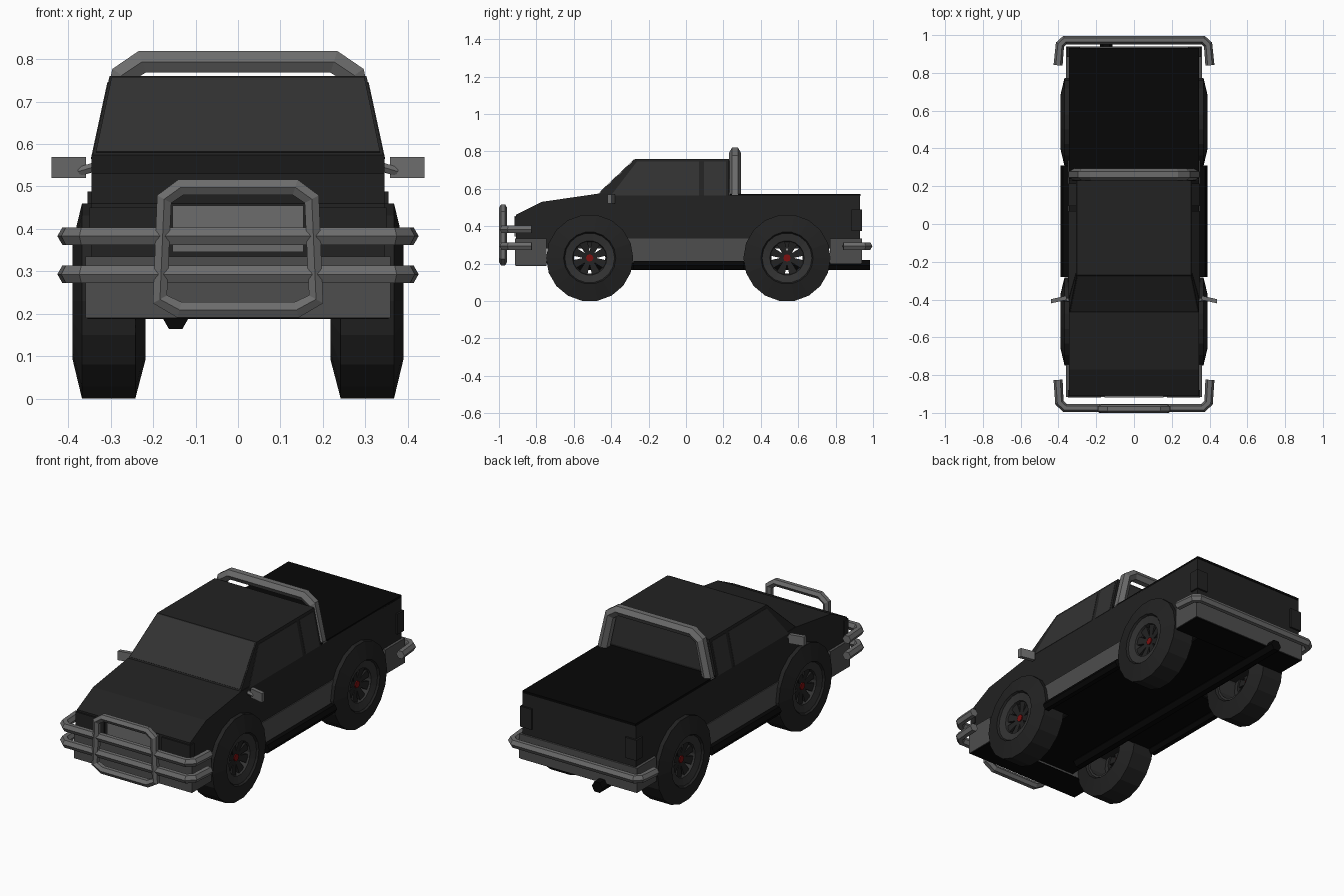
import bpy, bmesh
from math import sin, cos, pi
from mathutils import Matrix, Vector

if "Cube" in bpy.data.objects:
    bpy.data.objects.remove(bpy.data.objects["Cube"])


def mat(name, r, g, b):
    m = bpy.data.materials.new(name)
    m.diffuse_color = (r, g, b, 1)
    m.use_nodes = True
    m.node_tree.nodes["Principled BSDF"].inputs["Base Color"].default_value = m.diffuse_color
    return m


BLACK = mat("black", .002, .002, .002)
PAINT = mat("dark_paint", .016, .016, .016)
GLASS = mat("dark_glass", .032, .032, .032)
METAL = mat("grey_metal", .15, .15, .15)
TRIM = mat("grey_trim", .075, .075, .075)
RED = mat("red", .2, .005, .005)


def finish(name, bm, material):
    bmesh.ops.recalc_face_normals(bm, faces=bm.faces[:])
    me = bpy.data.meshes.new(name)
    bm.to_mesh(me)
    bm.free()
    me.materials.append(material)
    ob = bpy.data.objects.new(name, me)
    bpy.context.collection.objects.link(ob)
    return ob


def loft(name, a, b, material):
    """Solid between two matching point loops."""
    bm = bmesh.new()
    va = [bm.verts.new(p) for p in a]
    vb = [bm.verts.new(p) for p in b]
    n = len(va)
    bm.faces.new(va)
    bm.faces.new(vb[::-1])
    for i in range(n):
        j = (i + 1) % n
        bm.faces.new((va[i], va[j], vb[j], vb[i]))
    return finish(name, bm, material)


def box(name, x, y, z, material):
    prof = [(y[0], z[0]), (y[1], z[0]), (y[1], z[1]), (y[0], z[1])]
    return loft(name, [(x[0], *p) for p in prof], [(x[1], *p) for p in prof], material)


def tube(name, pts, r, material, closed=False, sides=6):
    cu = bpy.data.curves.new(name, 'CURVE')
    cu.dimensions = '3D'
    cu.bevel_depth = r
    cu.bevel_resolution = (sides - 4) // 2
    cu.use_fill_caps = True
    sp = cu.splines.new('POLY')
    sp.points.add(len(pts) - 1)
    for p, co in zip(sp.points, pts):
        p.co = (*co, 1)
    sp.use_cyclic_u = closed
    sp.use_smooth = False
    cu.materials.append(material)
    ob = bpy.data.objects.new(name, cu)
    bpy.context.collection.objects.link(ob)
    return ob


def mirrored(half):
    """Complete a path across x = 0."""
    return half + [(-x, y, z) for x, y, z in reversed(half)]


# Main body: side profile
body = [(-.91, .28), (-.91, .46), (-.77, .53), (-.46, .575), (.24, .565), (.93, .565), (.93, .28)]
loft("body", [(-.345, *p) for p in body], [(.345, *p) for p in body], PAINT)
box("bed_cover", (-.345, .345), (.235, .932), (.56, .573), BLACK)

# Floor, narrow between the wheels
box("centre_floor", (-.205, .205), (-.76, .79), (.2, .21), BLACK)
for s in (-1, 1):
    box("side_floor", (s * .205, s * .345), (-.29, .31), (.2, .21), BLACK)
box("front_floor", (-.355, .355), (-.91, -.745), (.187, .191), BLACK)
box("rear_floor", (-.355, .355), (.77, .935), (.196, .201), BLACK)


# Cab with sloping sides
def cab_x(z):
    return .345 - .042 * (z - .565) / .195


cab = [(-.475, .565), (-.27, .76), (.23, .76), (.23, .565)]
loft("cab", [(-cab_x(z), y, z) for y, z in cab], [(cab_x(z), y, z) for y, z in cab], PAINT)

# Windows
windows = {
    "front_window": [(-.40, .565), (-.262, .745), (.07, .745), (.07, .565)],
    "rear_side_window": [(.095, .565), (.095, .745), (.215, .745), (.215, .565)],
}
for s in (-1, 1):
    for name, w in windows.items():
        loft(name, [(s * (cab_x(z) - .01), y, z) for y, z in w],
             [(s * (cab_x(z) + .002), y, z) for y, z in w], GLASS)
slope = [(.335, -.46, .58), (.298, -.275, .756), (-.298, -.275, .756), (-.335, -.46, .58)]
loft("windshield", slope, [(x, y - .002, z + .002) for x, y, z in slope], GLASS)
pane = [(.325, .22, .58), (.295, .22, .75), (-.295, .22, .75), (-.325, .22, .58)]
loft("back_window", pane, [(x, .232, z) for x, y, z in pane], GLASS)

# Bumpers, grille, lower panels
box("front_bumper", (-.36, .36), (-.915, -.745), (.19, .335), TRIM)
box("rear_bumper", (-.36, .36), (.77, .94), (.2, .335), TRIM)
box("grille", (-.155, .155), (-.918, -.9), (.345, .455), METAL)
for s in (-1, 1):
    box("side_skirt", (s * .335, s * .35), (-.33, .35), (.205, .335), TRIM)
    box("headlight", (s * .175, s * .35), (-.918, -.88), (.365, .45), PAINT)
    box("tail_light", (s * .285, s * .355), (.885, .94), (.375, .488), PAINT)
    tube("side_step", [(s * .362, -.28, .192), (s * .362, .31, .192)], .026, BLACK)
    # Door mirrors
    m = [(.358, -.392), (.44, -.41), (.44, -.388), (.358, -.37)]
    loft("door_mirror", [(s * x, y - .01, .52) for x, y in m],
         [(s * x, y - .01, .57) for x, y in m], METAL)
    tube("mirror_arm", [(s * .325, -.405, .55), (s * .375, -.397, .535)], .012, METAL)

# Tubular guards
for z in (.383, .293):
    tube("front_guard_bar", mirrored([(.402, -.825, z), (.395, -.945, z), (.365, -.974, z)]),
         .024, METAL)
tube("rear_guard_bar", mirrored([(.402, .84, .293), (.392, .95, .293), (.365, .974, .293)]),
     .024, METAL)
tube("bull_bar", mirrored([(.135, -.978, .498), (.174, -.978, .47),
                           (.184, -.978, .234), (.138, -.978, .209)]),
     .022, METAL, closed=True)
tube("roll_bar", mirrored([(.32, .262, .56), (.274, .262, .762), (.226, .262, .794)]),
     .031, METAL)
tube("exhaust_pipe", [(-.147, -.63, .192), (-.147, .985, .192)], .032, BLACK)


# Wheels: lathed tyre with an open rim, spokes and hub
def wheel(s, y):
    place = Matrix.Translation((0, y, .23))
    n = 18

    def lathe(name, prof, material):
        bm = bmesh.new()
        rings = []
        for i in range(n):
            a = 2 * pi * (i + .5) / n - pi / 2
            rings.append([bm.verts.new(place @ Vector((s * x, r * cos(a), r * sin(a))))
                          for x, r in prof])
        k = len(prof)
        for i in range(n):
            p, q = rings[i], rings[(i + 1) % n]
            for j in range(k):
                bm.faces.new((p[j], p[(j + 1) % k], q[(j + 1) % k], q[j]))
        finish(name, bm, material)

    lathe("tyre", [(.218, .14), (.242, .233), (.368, .233), (.39, .14), (.378, .132), (.23, .132)],
          PAINT)
    lathe("rim", [(.23, .134), (.38, .134), (.37, .092), (.325, .084), (.335, .12), (.23, .12)],
          GLASS)
    for i in range(8):
        rot = place @ Matrix.Rotation(i * pi / 4 + pi / 8, 4, 'X')
        inner = [(.325, -.01, .012), (.345, -.01, .012), (.345, .01, .012), (.325, .01, .012)]
        outer = [(.338, -.024, .095), (.36, -.024, .095), (.36, .024, .095), (.338, .024, .095)]
        loft("spoke", [rot @ Vector((s * x, b, c)) for x, b, c in inner],
             [rot @ Vector((s * x, b, c)) for x, b, c in outer], PAINT)
    hub = [(.02 * cos(i * pi / 4), .02 * sin(i * pi / 4)) for i in range(8)]
    loft("hub", [place @ Vector((s * .32, *p)) for p in hub],
         [place @ Vector((s * .352, *p)) for p in hub], RED)


for side in (-1, 1):
    for wy in (-.515, .54):
        wheel(side, wy)
